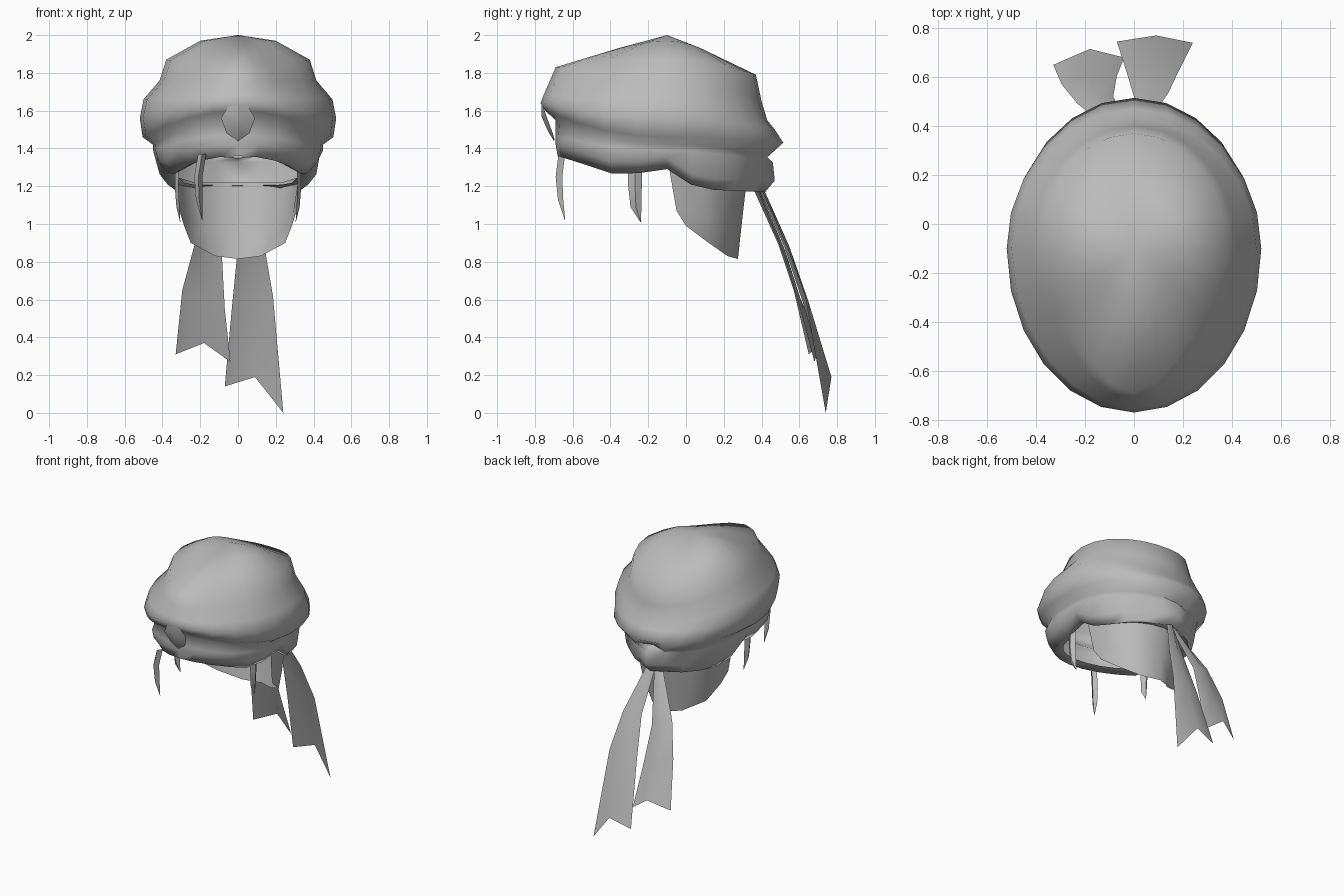
import bpy
from math import sin, cos, pi, radians
from mathutils import Vector

if "Cube" in bpy.data.objects:
    bpy.data.objects.remove(bpy.data.objects["Cube"])

GREY = (0.5, 0.5, 0.5, 1)
mat = bpy.data.materials.new("plain grey")
mat.use_nodes = True
mat.diffuse_color = GREY
mat.node_tree.nodes["Principled BSDF"].inputs["Base Color"].default_value = GREY


def make(name, verts, faces, angle=50):
    mesh = bpy.data.meshes.new(name)
    mesh.from_pydata(verts, [], faces)
    obj = bpy.data.objects.new(name, mesh)
    bpy.context.collection.objects.link(obj)
    mesh.materials.append(mat)
    for p in mesh.polygons:
        p.use_smooth = True
    mesh.set_sharp_from_angle(angle=radians(angle))
    return obj


def sheet(name, rows, angle=50):
    """Skin a grid of points, one list per row."""
    n = len(rows[0])
    faces = [(r * n + c, r * n + c + 1, (r + 1) * n + c + 1, (r + 1) * n + c)
             for r in range(len(rows) - 1) for c in range(n - 1)]
    return make(name, [p for row in rows for p in row], faces, angle)


def lerp_table(table, y):
    for (a, za), (b, zb) in zip(table, table[1:]):
        if y <= b:
            return za + (zb - za) * max(0, y - a) / (b - a)
    return table[-1][1]


SEG, MID = 24, -0.1
# wavy lower hem: height along the length of the hat
HEM = [(-0.68, 1.36), (-0.55, 1.32), (-0.37, 1.26), (-0.24, 1.27),
       (-0.13, 1.31), (0.04, 1.2), (0.15, 1.18), (0.4, 1.17)]


def ring(w, yf, yb, zf=0, zs=0, zb=0, hem=None, pinch=0, knot=0):
    """Oval loop; pinch flattens the front corners, knot moves the back point."""
    pts = []
    for i in range(SEG):
        t = 2 * pi * i / SEG
        c = cos(t)
        k = 1 - pinch * sin(2 * t) ** 2 if c < 0 else 1
        y = MID + k * c * (yb - MID if c > 0 else MID - yf)
        z = zs + c * c * ((zb if c > 0 else zf) - zs)
        if hem is not None:
            z = lerp_table(HEM, y) + hem
        pts.append((k * w * sin(t), y + (knot if i == 0 else 0), z))
    return pts


def loft(name, rings, apex, angle):
    verts = [p for r in rings for p in r] + [apex]
    faces = [(len(verts) - 1, i, (i + 1) % SEG) for i in range(SEG)]
    for k in range(len(rings) - 1):
        for i in range(SEG):
            j = (i + 1) % SEG
            a, b = k * SEG, (k + 1) * SEG
            faces.append((a + i, b + i, b + j, a + j))
    return make(name, verts, faces, angle)


# puffed crown overhanging a rolled band, with a knot bulge and turned-in lip
loft("cap", [
    ring(0.20, -0.36, 0.12, 1.93, 1.97, 1.91, pinch=0.18),
    ring(0.38, -0.69, 0.37, 1.83, 1.87, 1.79, pinch=0.14),
    ring(0.415, -0.72, 0.40, 1.76, 1.76, 1.65, pinch=0.09),
    ring(0.50, -0.755, 0.43, 1.68, 1.66, 1.55, pinch=0.02),
    ring(0.52, -0.77, 0.47, 1.64, 1.56, 1.50),
    ring(0.505, -0.745, 0.515, 1.60, 1.46, 1.43),
    ring(0.45, -0.69, 0.45, 1.55, 1.42, 1.35, knot=-0.065),
    ring(0.45, -0.69, 0.43, 1.47, 1.39, 1.325, pinch=-0.04, knot=0.03),
    ring(0.43, -0.69, 0.415, hem=0.06, pinch=-0.04, knot=0.055),
    ring(0.385, -0.68, 0.39, hem=0, knot=0.03),
    ring(0.33, -0.61, 0.31, hem=0.03),
], apex=(0, MID, 2.0), angle=85)

# pointed front gem with a ridge: half width, edge y, edge z, ridge y, ridge z
gem = [(0.055, -0.755, 1.62, -0.765, 1.635), (0.09, -0.735, 1.56, -0.765, 1.57),
       (0.06, -0.705, 1.48, -0.73, 1.49), (0.01, -0.695, 1.445, -0.70, 1.44)]
sheet("front_gem", [[(-w, ye, ze), (0, yr, zr), (w, ye, ze)]
                    for w, ye, ze, yr, zr in gem], angle=25)

# back cloth: mirrored half profile, (top, middle, bottom) per column
half = [
    [(0.33, -0.09, 1.3), (0.31, -0.05, 1.07), (0.285, 0.0, 0.99)],
    [(0.33, 0.08, 1.25), (0.29, 0.1, 1.05), (0.25, 0.12, 0.9)],
    [(0.23, 0.25, 1.22), (0.19, 0.23, 1.0), (0.12, 0.22, 0.83)],
]
centre = [(0, 0.32, 1.22), (0, 0.295, 1.0), (0, 0.275, 0.815)]
mirrored = [[(-x, y, z) for x, y, z in col] for col in half]
sheet("back_cloth", half + [centre] + mirrored[::-1])


# ribbon tails: left and right edges, creased along the middle, notched end
def ribbon(name, edges, end):
    rows = []
    for a, b in edges:
        a, b = Vector(a), Vector(b)
        rows.append([a, (a + b) / 2 + Vector((0, 0.02, 0)), b])
    return sheet(name, rows + [end])


ribbon("long_ribbon",
       [((-0.02, 0.38, 1.2), (0.04, 0.39, 1.2)),
        ((0.0, 0.52, 0.88), (0.14, 0.535, 0.88)),
        ((-0.03, 0.62, 0.58), (0.185, 0.63, 0.62))],
       [(-0.07, 0.745, 0.14), (0.09, 0.77, 0.19), (0.24, 0.74, 0)])
ribbon("short_ribbon",
       [((-0.05, 0.35, 1.2), (0.0, 0.37, 1.2)),
        ((-0.23, 0.49, 0.89), (-0.085, 0.52, 0.83)),
        ((-0.295, 0.57, 0.65), (-0.07, 0.605, 0.55))],
       [(-0.33, 0.65, 0.31), (-0.18, 0.715, 0.37), (-0.04, 0.68, 0.27)])


# hair strands: folded along a ridge, narrowing to a tip
def strand(name, path, width, ridge):
    w, r = Vector(width), Vector(ridge)
    rows = []
    for p, k in zip(path, (1, 1, 0.8, 0.05)):
        p = Vector(p)
        rows.append([p - w * k, p + r * k, p + w * k])
    return sheet(name, rows)


strand("front_strand", [(-0.19, -0.64, 1.37), (-0.21, -0.655, 1.25),
                        (-0.205, -0.65, 1.13), (-0.19, -0.64, 1.02)],
       (0.022, 0, 0), (0, -0.035, 0))
for side, label in ((1, "left"), (-1, "right")):
    strand(label + "_strand", [(side * 0.31, -0.27, 1.32), (side * 0.315, -0.27, 1.2),
                               (side * 0.31, -0.265, 1.09), (side * 0.305, -0.24, 1.01)],
           (0, 0.036, 0), (side * 0.02, 0, 0))
